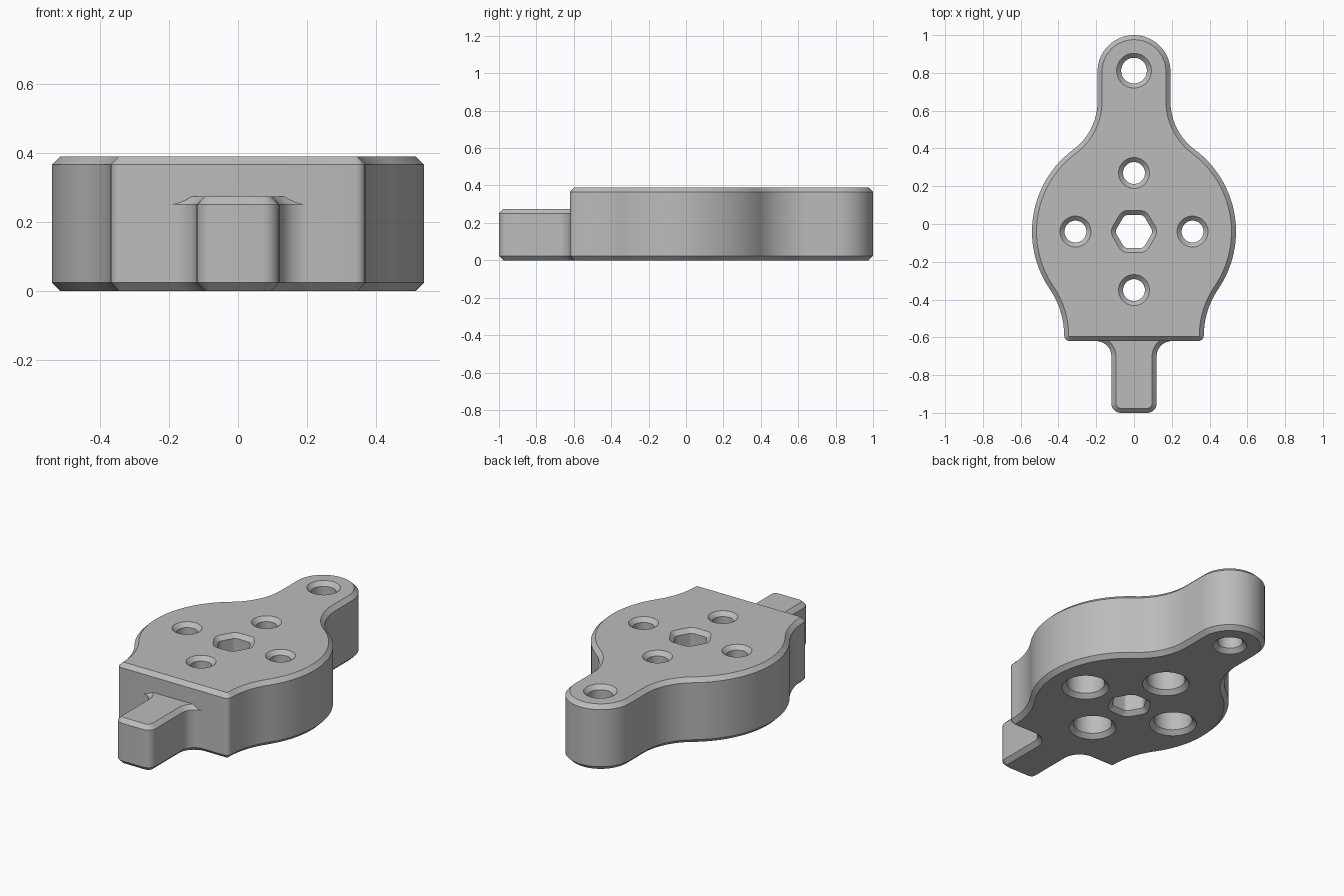
import bpy
import bmesh
from math import radians, degrees, sin, cos, asin, atan2, hypot

if "Cube" in bpy.data.objects:
    bpy.data.objects.remove(bpy.data.objects["Cube"], do_unlink=True)

CH = 0.024                    # chamfer size
HEIGHT, TONGUE_H = 0.39, 0.274
MID_Y, MAIN_R = -0.04, 0.54   # main disc
FRONT_Y, FILLET = -0.62, 0.08

grey = bpy.data.materials.new("light_grey")
grey.use_nodes = True
colour = (0.50, 0.50, 0.50, 1)
grey.diffuse_color = colour
grey.node_tree.nodes["Principled BSDF"].inputs["Base Color"].default_value = colour


def arc(cx, cy, r, a0, a1, n):
    angles = [radians(a0 + (a1 - a0) * i / n) for i in range(n + 1)]
    return [(cx + r * cos(a), cy + r * sin(a)) for a in angles]


def flank(x, y):
    """Concave arc, upright at (x, y) and tangent to the main disc."""
    dy = y - MID_Y
    r = (x * x + dy * dy - MAIN_R ** 2) / (2 * (MAIN_R - x))
    return x + r, r, degrees(atan2(dy, x + r))


def body_side(d):
    """Right half of the body outline, inset by d, from tip to front corner."""
    ux, ur, ua = flank(0.193, 0.65)
    lx, lr, la = flank(0.37, -0.59)
    return (arc(0, 0.807, 0.193 - d, 90, 0, 16)
            + arc(ux, 0.65, ur + d, 180, 180 + ua, 14)
            + arc(0, MID_Y, MAIN_R - d, ua, la, 32)[1:]
            + arc(lx, -0.59, lr + d, 180 + la, 180, 12)[1:]
            + arc(0.34, -0.59, 0.03 - d, 0, -90, 4))


def tongue_side(d, clipped=False):
    """Right half of the tongue, optionally stopped at the front wall."""
    start = 180 - degrees(asin(FILLET / (FILLET + d))) if clipped else 90
    return (arc(0.2, FRONT_Y - FILLET, FILLET + d, start, 180, 10)
            + arc(0.07, -0.95, 0.05 - d, 0, -90, 6))


def mirrored(side):
    return [(-x, y) for x, y in side]


def body_loop(d):
    side = body_side(d)
    return mirrored(side)[:0:-1] + side


def tongue_loop(d, clipped=False):
    side = tongue_side(d, clipped)
    return side + mirrored(side)[::-1]


def ring(bm, points, z):
    return [bm.verts.new((x, y, z)) for x, y in points]


def bridge(bm, a, b, closed=True):
    n = len(a)
    for i in range(n if closed else n - 1):
        j = (i + 1) % n
        bm.faces.new((a[i], a[j], b[j], b[i]))


def finish(bm, name):
    bmesh.ops.recalc_face_normals(bm, faces=bm.faces)
    mesh = bpy.data.meshes.new(name)
    bm.to_mesh(mesh)
    bm.free()
    obj = bpy.data.objects.new(name, mesh)
    bpy.context.collection.objects.link(obj)
    mesh.materials.append(grey)
    return obj


# Body plate with the lower front tongue
bm = bmesh.new()
under = ring(bm, body_loop(CH) + tongue_loop(CH), 0)
low = ring(bm, body_loop(0) + tongue_loop(0), CH)
mid = ring(bm, body_loop(0) + tongue_loop(0), TONGUE_H - CH)
bm.faces.new(under)
bridge(bm, under, low)
bridge(bm, low, mid)

# Upper body
n = len(body_loop(0))
shoulder = ring(bm, body_loop(0), HEIGHT - CH)
top = ring(bm, body_loop(CH), HEIGHT)
bridge(bm, mid[:n], shoulder, closed=False)
bridge(bm, shoulder, top)
bm.faces.new(top)

# Tongue top, its chamfer running out along the front wall
rows = [mid[n:]]
for k in range(1, 5):
    d = CH * (k / 4) ** 2
    rows.append(ring(bm, tongue_loop(d, True), TONGUE_H - CH + d))
    bridge(bm, rows[-2], rows[-1], closed=False)
bm.faces.new(rows[-1])
bm.faces.new([mid[n - 1]] + [r[0] for r in rows] + [r[-1] for r in reversed(rows)]
             + [mid[0], shoulder[0], shoulder[-1]])
plate = finish(bm, "mounting_plate")


# Hole cutters
def circle(x, y):
    return lambda r: arc(x, y, r, 0, 360, 48)[:-1]


def hexagon(x, y):
    """Hexagon of flat radius r with rounded corners."""
    core = 0.057

    def section(r):
        points = []
        for a in range(0, 360, 60):
            c = core / cos(radians(30))
            points += arc(x + c * cos(radians(a)), y + c * sin(radians(a)),
                          r - core, a - 30, a + 30, 6)
        return points
    return section


def cut(bm, section, top_r, low_r, step=0.2):
    over = 0.02
    profile = [(low_r + CH + over, -over), (low_r, CH)]
    if low_r != top_r:
        profile += [(low_r, step), (top_r, step)]
    profile += [(top_r, HEIGHT - CH), (top_r + CH + over, HEIGHT + over)]
    rings = [ring(bm, section(r), z) for r, z in profile]
    for a, b in zip(rings, rings[1:]):
        bridge(bm, a, b)
    bm.faces.new(rings[0])
    bm.faces.new(rings[-1])


bm = bmesh.new()
for dx, dy in ((1, 0), (-1, 0), (0, 1), (0, -1)):
    cut(bm, circle(0.31 * dx, MID_Y + 0.31 * dy), 0.058, 0.104)
cut(bm, circle(0, 0.812), 0.068, 0.068)
cut(bm, hexagon(0, MID_Y), 0.087, 0.087)
cutter = finish(bm, "hole_cutter")
cutter.hide_render = True

mod = plate.modifiers.new("holes", 'BOOLEAN')
mod.operation = 'DIFFERENCE'
mod.solver = 'EXACT'
mod.object = cutter
for o in bpy.context.selected_objects:
    o.select_set(False)
bpy.context.view_layer.objects.active = plate
plate.select_set(True)
bpy.ops.object.modifier_apply(modifier=mod.name)
bpy.data.objects.remove(cutter, do_unlink=True)
bpy.ops.object.shade_smooth_by_angle(angle=radians(25))
